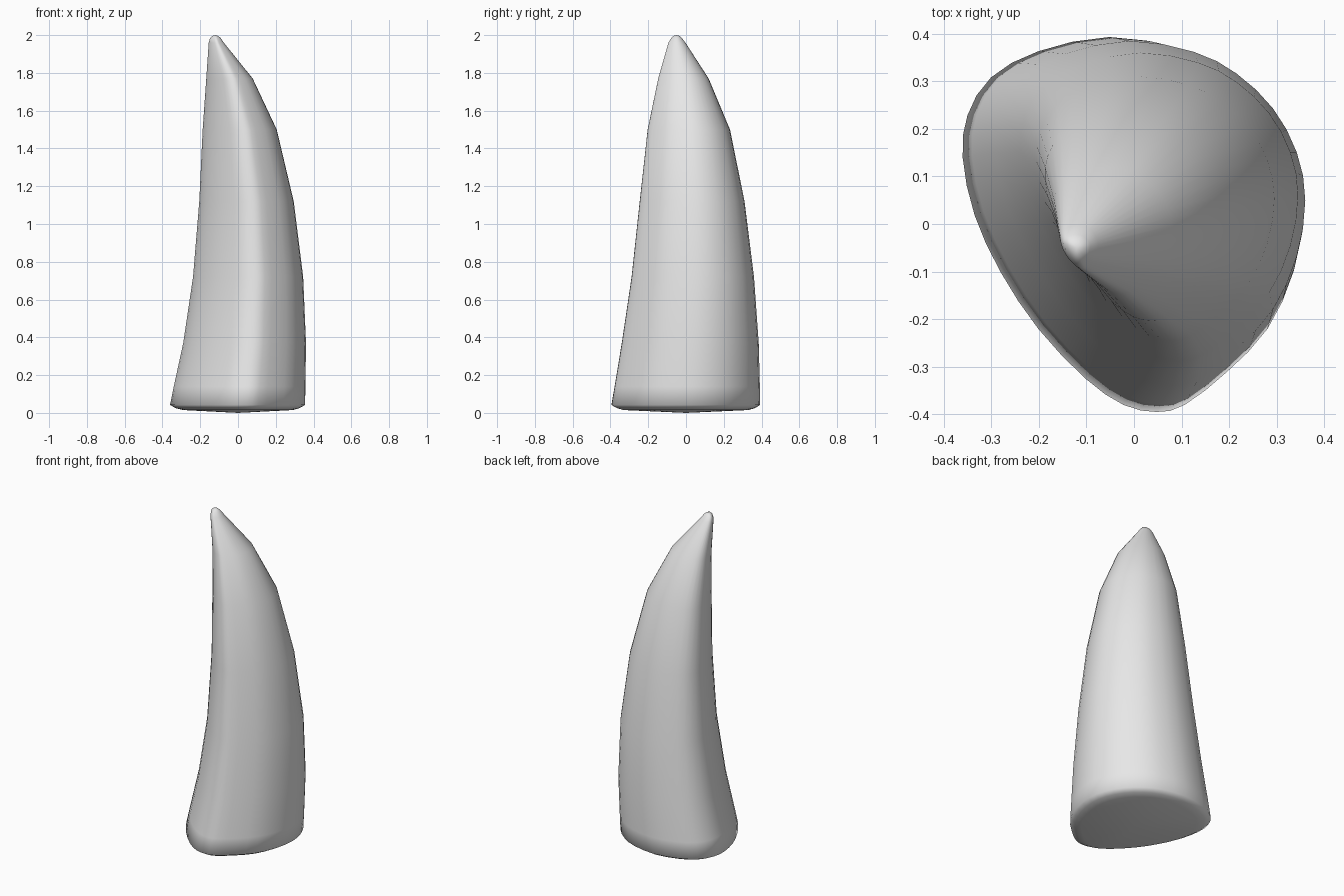
import bpy
import bmesh
from mathutils import Vector

cube = bpy.data.objects.get("Cube")
if cube:
    bpy.data.objects.remove(cube, do_unlink=True)

# Base cross-section: a rounded shape with one flattened inner side
OUTLINE = [
    (0.05, -0.395), (0.11, -0.38), (0.2, -0.31), (0.285, -0.22), (0.34, -0.1),
    (0.36, 0.03), (0.34, 0.14), (0.285, 0.24), (0.2, 0.32), (0.1, 0.37),
    (-0.05, 0.395), (-0.2, 0.365), (-0.3, 0.31), (-0.35, 0.23), (-0.36, 0.14),
    (-0.335, 0.02), (-0.28, -0.1), (-0.2, -0.22), (-0.1, -0.325), (-0.02, -0.38),
]
HALF_X, HALF_Y = 0.36, 0.395

# Rings from base to tip: height, x range, y range
RINGS = [
    (0.015, -0.29, 0.29, -0.33, 0.33),
    (0.025, -0.33, 0.325, -0.365, 0.365),
    (0.042, -0.36, 0.355, -0.395, 0.393),
    (0.14, -0.34, 0.357, -0.378, 0.391),
    (0.37, -0.29, 0.36, -0.34, 0.385),
    (0.72, -0.238, 0.345, -0.288, 0.36),
    (1.12, -0.205, 0.295, -0.245, 0.31),
    (1.5, -0.187, 0.205, -0.203, 0.233),
    (1.77, -0.168, 0.078, -0.147, 0.12),
    (1.96, -0.155, -0.075, -0.093, -0.003),
    (1.985, -0.148, -0.092, -0.078, -0.022),
    (1.996, -0.135, -0.105, -0.065, -0.035),
]


def smooth_outline(points):
    """Add a rounded midpoint between each pair of neighbours."""
    pts = [Vector(p) for p in points]
    n = len(pts)
    result = []
    for i in range(n):
        a, b, c, d = (pts[(i + k) % n] for k in (-1, 0, 1, 2))
        result += [b, (9 * (b + c) - a - d) / 16]
    return result


outline = smooth_outline(OUTLINE)
count = len(outline)
bm = bmesh.new()


def add_ring(z, x0, x1, y0, y1):
    cx, cy = (x0 + x1) / 2, (y0 + y1) / 2
    sx, sy = (x1 - x0) / 2 / HALF_X, (y1 - y0) / 2 / HALF_Y
    return [bm.verts.new((cx + p.x * sx, cy + p.y * sy, z)) for p in outline]


# Curved sides
rings = [add_ring(*r) for r in RINGS]
for low, high in zip(rings, rings[1:]):
    for i in range(count):
        j = (i + 1) % count
        bm.faces.new((low[i], low[j], high[j], high[i]))

# Shallow domed underside and rounded point
base = bm.verts.new((0, 0, 0))
tip = bm.verts.new((-0.12, -0.05, 2))
for i in range(count):
    j = (i + 1) % count
    bm.faces.new((base, rings[0][j], rings[0][i]))
    bm.faces.new((tip, rings[-1][i], rings[-1][j]))

bmesh.ops.recalc_face_normals(bm, faces=bm.faces)
for face in bm.faces:
    face.smooth = True
mesh = bpy.data.meshes.new("horn")
bm.to_mesh(mesh)
bm.free()
horn = bpy.data.objects.new("horn", mesh)
bpy.context.collection.objects.link(horn)

# Plain light grey
grey = bpy.data.materials.new("light_grey")
grey.use_nodes = True
colour = (0.8, 0.8, 0.8, 1)
grey.diffuse_color = colour
grey.node_tree.nodes["Principled BSDF"].inputs["Base Color"].default_value = colour
mesh.materials.append(grey)
